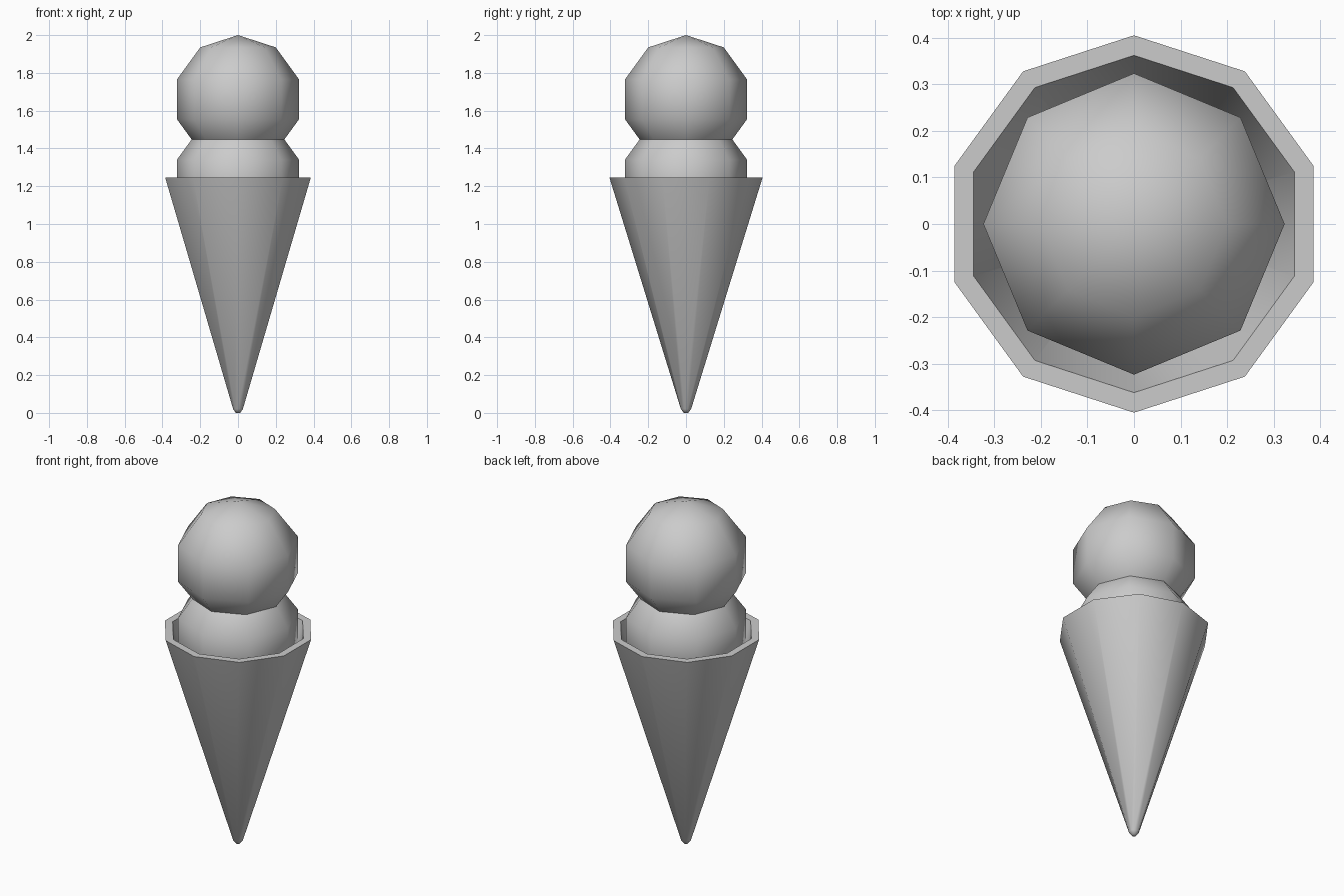
import bpy, bmesh
from math import sin, cos, pi, radians

if "Cube" in bpy.data.objects:
    bpy.data.objects.remove(bpy.data.objects["Cube"])


def finish(name, bm, angle=None):
    bmesh.ops.recalc_face_normals(bm, faces=bm.faces)
    mesh = bpy.data.meshes.new(name)
    bm.to_mesh(mesh)
    bm.free()
    obj = bpy.data.objects.new(name, mesh)
    bpy.context.collection.objects.link(obj)
    bpy.ops.object.select_all(action='DESELECT')
    obj.select_set(True)
    bpy.context.view_layer.objects.active = obj
    if angle:
        bpy.ops.object.shade_smooth_by_angle(angle=radians(angle))
    else:
        bpy.ops.object.shade_smooth()
    return obj


# Hollow ten-sided wafer cone: outer wall, flat rim, inner wall
SIDES = 10
profile = [(0.012, 0.0), (0.027, 0.02), (0.405, 1.245), (0.362, 1.245), (0.018, 0.13)]
bm = bmesh.new()
rings = [[bm.verts.new((r * cos(pi / 2 + 2 * pi * i / SIDES),
                        r * sin(pi / 2 + 2 * pi * i / SIDES), z))
          for i in range(SIDES)] for r, z in profile]
for a, b in zip(rings, rings[1:]):
    for i in range(SIDES):
        j = (i + 1) % SIDES
        bm.faces.new((a[i], a[j], b[j], b[i]))
bm.faces.new(rings[0])
bm.faces.new(rings[-1])
finish("wafer_cone", bm, 60)

# Two low-poly scoops stacked in the cone
for name, z in (("lower_scoop", 1.235), ("upper_scoop", 1.66)):
    bm = bmesh.new()
    bmesh.ops.create_uvsphere(bm, u_segments=8, v_segments=5, radius=0.34)
    finish(name, bm).location.z = z
